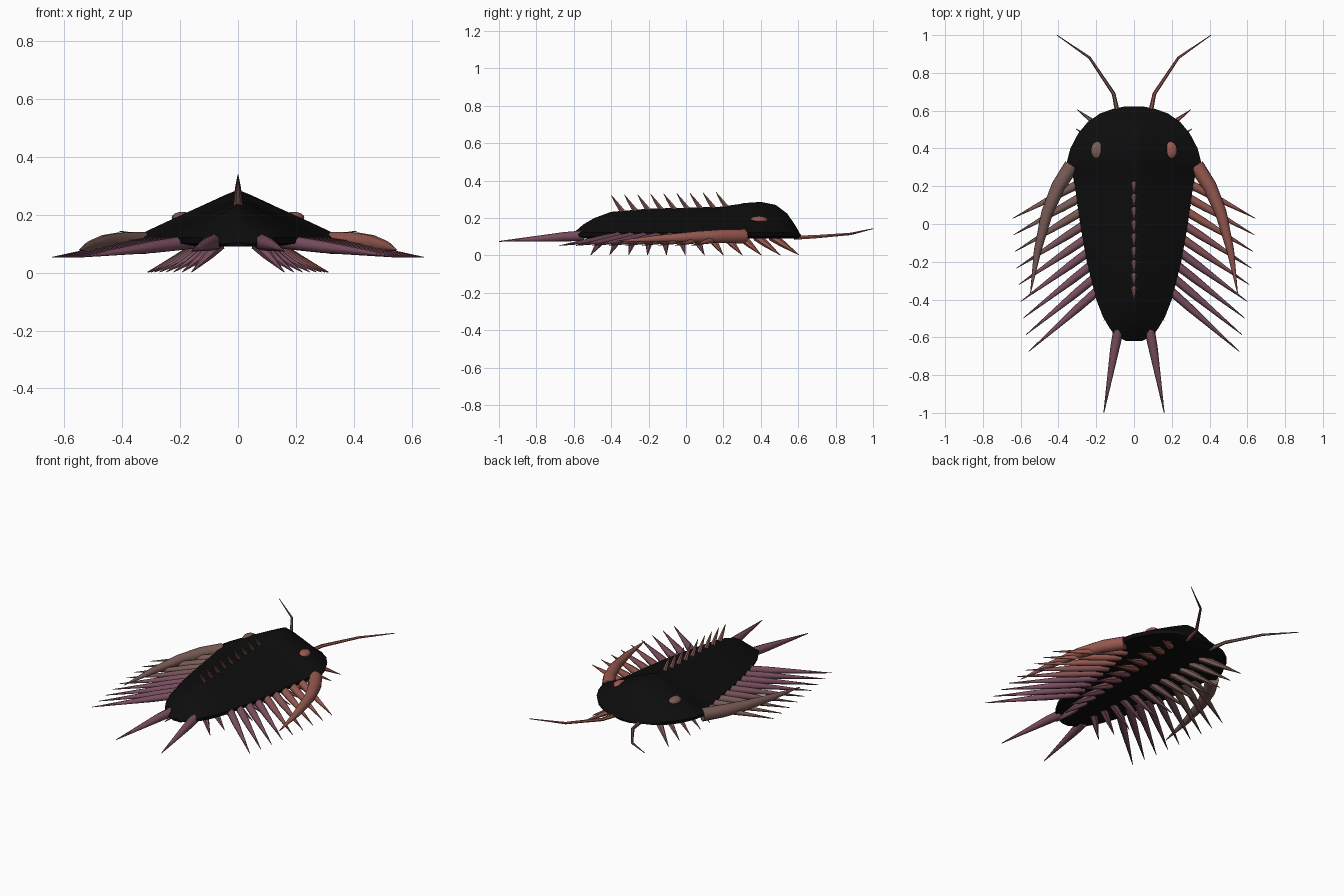
import bpy, bmesh, math
from mathutils import Vector

cube = bpy.data.objects.get("Cube")
if cube:
    bpy.data.objects.remove(cube, do_unlink=True)


def material(name, rgb):
    m = bpy.data.materials.new(name)
    m.use_nodes = True
    m.diffuse_color = (*rgb, 1)
    m.node_tree.nodes["Principled BSDF"].inputs["Base Color"].default_value = (*rgb, 1)
    return m


shell_black = material("shell black", (0.004, 0.004, 0.004))
rust = material("rust red", (0.31, 0.10, 0.08))
taupe = material("taupe brown", (0.19, 0.105, 0.09))
rose = material("dusky rose", (0.24, 0.085, 0.095))
mauve = material("mauve brown", (0.18, 0.085, 0.10))
plum = material("plum", (0.19, 0.075, 0.115))
spine_brown = material("spine brown", (0.20, 0.09, 0.08))


def finish(name, bm, mat, angle=50):
    bmesh.ops.recalc_face_normals(bm, faces=bm.faces)
    mesh = bpy.data.meshes.new(name)
    bm.to_mesh(mesh)
    bm.free()
    mesh.materials.append(mat)
    ob = bpy.data.objects.new(name, mesh)
    bpy.context.collection.objects.link(ob)
    bpy.ops.object.select_all(action="DESELECT")
    ob.select_set(True)
    bpy.context.view_layer.objects.active = ob
    bpy.ops.object.shade_smooth_by_angle(angle=math.radians(angle))
    return ob


def loft(bm, rings):
    """Join closed rings of points and cap both ends."""
    loops = [[bm.verts.new(p) for p in ring] for ring in rings]
    n = len(loops[0])
    for a, b in zip(loops, loops[1:]):
        for i in range(n):
            j = (i + 1) % n
            bm.faces.new((a[i], a[j], b[j], b[i]))
    bm.faces.new(loops[0])
    bm.faces.new(loops[-1])


def tube(name, path, radii, mat, sides=8):
    """Tapered limb swept along a path."""
    pts = [Vector(p) for p in path]
    rings = []
    for k, p in enumerate(pts):
        d = (pts[min(k + 1, len(pts) - 1)] - pts[max(k - 1, 0)]).normalized()
        ref = Vector((0, 0, 1)) if abs(d.z) < 0.9 else Vector((0, 1, 0))
        u = d.cross(ref).normalized()
        v = d.cross(u)
        turn = [2 * math.pi * i / sides for i in range(sides)]
        rings.append([p + radii[k] * (math.cos(t) * u + math.sin(t) * v) for t in turn])
    bm = bmesh.new()
    loft(bm, rings)
    return finish(name, bm, mat)


# Body shell: stations of (y, half width, crest height)
stations = [
    (-0.62, 0.04, 0.105), (-0.59, 0.10, 0.13), (-0.55, 0.13, 0.165),
    (-0.49, 0.165, 0.20), (-0.40, 0.20, 0.233), (-0.20, 0.25, 0.25),
    (0.0, 0.285, 0.255), (0.18, 0.31, 0.26), (0.29, 0.33, 0.275),
    (0.31, 0.36, 0.28), (0.40, 0.337, 0.286), (0.48, 0.295, 0.27),
    (0.54, 0.245, 0.225), (0.585, 0.18, 0.16), (0.61, 0.11, 0.115),
    (0.622, 0.05, 0.10)]
rings = []
for y, w, top in stations:
    edge = min(0.122, 0.09 + (top - 0.09) * 0.5)
    half = [(f * w, top + (edge - top) * f ** 1.1) for f in (0.12, 0.35, 0.6, 0.82, 1.0)]
    half += [(0.97 * w, 0.1), (0.6 * w, 0.09)]
    section = [(0, top)] + half + [(-x, z) for x, z in reversed(half)]
    rings.append([(x, y, z) for x, z in section])
bm = bmesh.new()
loft(bm, rings)
finish("body_shell", bm, shell_black)

# Row of spines along the back
for i in range(9):
    y = -0.36 + 0.07 * i
    z = 0.235 + 0.002 * i
    tube(f"back_spine_{i + 1}", [(0, y + 0.02, z), (0, y - 0.015, z + 0.05), (0, y - 0.04, z + 0.088)],
         [0.016, 0.009, 0.001], spine_brown, 6)

# Paired parts, mirrored on both sides
for side, s, front, middle in (("left", 1, rust, rose), ("right", -1, taupe, mauve)):
    def limb(name, path, radii, mat, sides=8):
        tube(f"{side}_{name}", [(s * x, y, z) for x, y, z in path], radii, mat, sides)

    # Eye
    bm = bmesh.new()
    bmesh.ops.create_uvsphere(bm, u_segments=12, v_segments=8, radius=1)
    bmesh.ops.scale(bm, vec=(0.036, 0.048, 0.02), verts=bm.verts)
    bmesh.ops.translate(bm, vec=(s * 0.193, 0.39, 0.19), verts=bm.verts)
    finish(f"{side}_eye", bm, front)

    # Jointed antenna
    limb("antenna", [(0.085, 0.58, 0.095), (0.108, 0.69, 0.10), (0.235, 0.88, 0.115), (0.408, 1.0, 0.143)],
         [0.013, 0.010, 0.007, 0.002], front, 6)

    # Curved cheek spine
    limb("cheek_spine", [(0.33, 0.31, 0.102), (0.40, 0.20, 0.103), (0.46, 0.06, 0.10),
                         (0.51, -0.14, 0.09), (0.548, -0.365, 0.078)],
         [0.04, 0.038, 0.031, 0.02, 0.002], front, 10)

    # Tail spike
    limb("tail_spike", [(0.08, -0.55, 0.105), (0.10, -0.65, 0.10), (0.16, -1.0, 0.075)],
         [0.028, 0.025, 0.002], plum)

    # Long outer limbs, sweeping backward
    for i in range(9):
        t = i / 8
        tip = Vector((0.642 - 0.085 * t ** 1.5, 0.03 - 0.705 * t, 0.053))
        base = Vector((0.25 - 0.10 * t, 0.235 - 0.55 * t, 0.108))
        mat = front if i < 3 else middle if i < 5 else plum
        limb(f"outer_limb_{i + 1}", [base, base.lerp(tip, 0.35), tip], [0.025, 0.021, 0.0015], mat)

    # Short walking legs, fanning forward at the head and backward at the tail
    for i in range(12):
        t = i / 11
        tip = Vector((0.30 - 0.14 * t ** 2 + 0.03 * math.sin(math.pi * t), 0.605 - 1.115 * t, 0.002))
        base = Vector((0.11 - 0.045 * t, 0.46 - 0.90 * t, 0.10))
        mat = front if i < 5 else middle if i < 8 else plum
        limb(f"walking_leg_{i + 1}", [base, base.lerp(tip, 0.4), tip], [0.024, 0.018, 0.0015], mat, 6)
